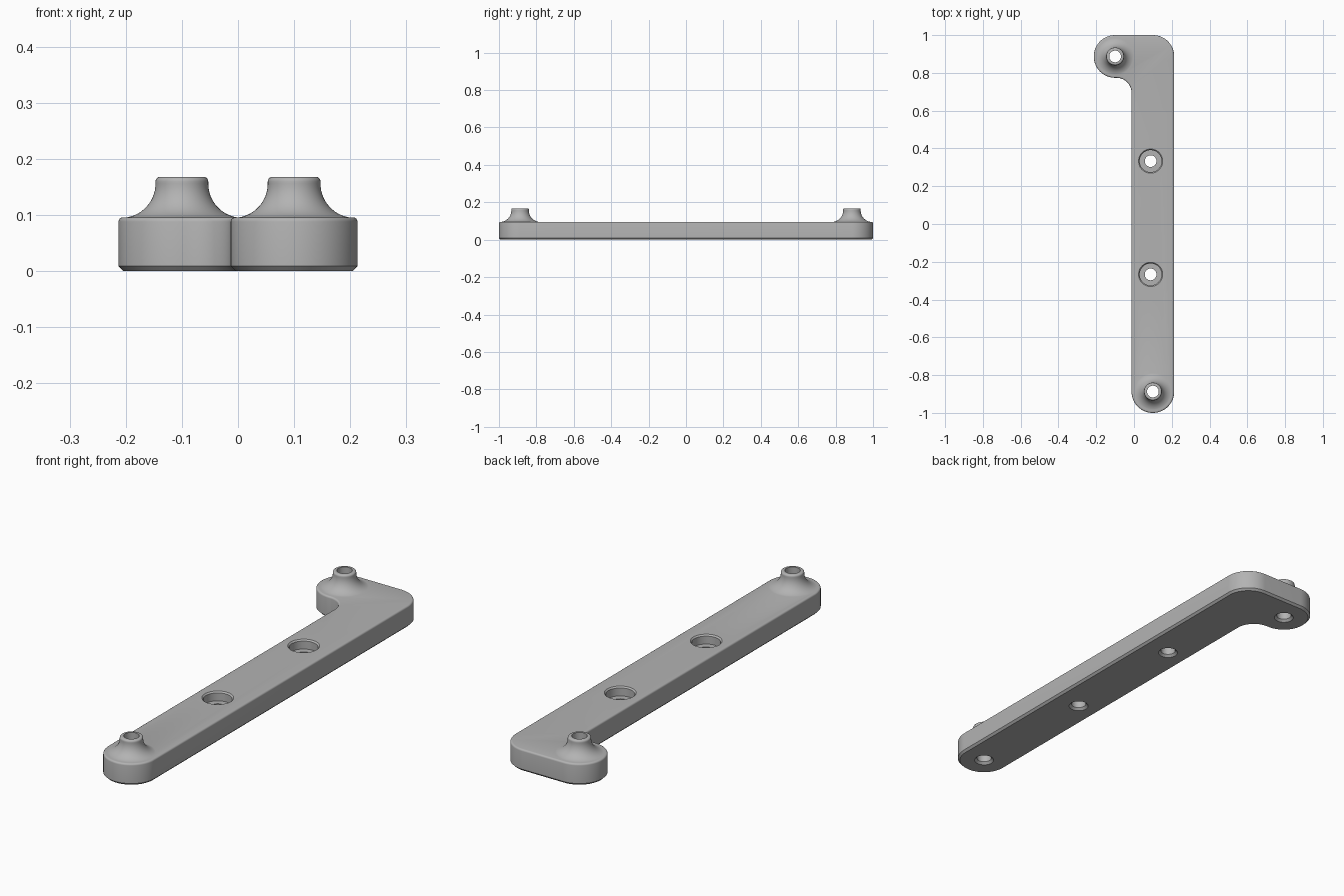
import bpy, bmesh
from math import sin, cos, pi, radians

cube = bpy.data.objects.get("Cube")
if cube:
    bpy.data.objects.remove(cube)

R = 0.113            # end radius of the bar
TOP = 0.096          # top of the flat bar
BOSSES = [(0.1, -0.887), (-0.1, 0.887)]
SCREWS = [(0.088, 0.333), (0.088, -0.267)]

grey = bpy.data.materials.new("matte grey")
grey.use_nodes = True
grey.diffuse_color = (0.45, 0.45, 0.45, 1)
grey.node_tree.nodes["Principled BSDF"].inputs["Base Color"].default_value = grey.diffuse_color


def arc(cx, cy, r, start, end, n=24):
    """Points on an arc, angles in degrees."""
    steps = [radians(start + (end - start) * i / n) for i in range(n + 1)]
    return [(cx + r * cos(a), cy + r * sin(a)) for a in steps]


def outline(inset):
    """Outline of the hooked bar, shrunk by the inset."""
    r = R - inset
    pts = arc(0.1, -0.887, r, 180, 360, 40)         # front round end
    pts += arc(0.1, 0.887, r, 0, 90)                # back corner
    pts += arc(-0.1, 0.887, r, 90, 270, 40)         # round end of the hook
    pts += arc(-0.093, 0.694, 0.08 + inset, 90, 0)  # inner fillet
    return pts


def loft(name, loops):
    """Solid from a stack of matching loops, capped at both ends."""
    bm = bmesh.new()
    rings = [[bm.verts.new(p) for p in loop] for loop in loops]
    n = len(rings[0])
    for a, b in zip(rings, rings[1:]):
        for i in range(n):
            j = (i + 1) % n
            bm.faces.new((a[i], a[j], b[j], b[i]))
    bm.faces.new(rings[0][::-1])
    bm.faces.new(rings[-1])
    bmesh.ops.recalc_face_normals(bm, faces=bm.faces)
    mesh = bpy.data.meshes.new(name)
    bm.to_mesh(mesh)
    bm.free()
    mesh.materials.append(grey)
    obj = bpy.data.objects.new(name, mesh)
    bpy.context.collection.objects.link(obj)
    return obj


def lathe(name, centre, profile, n=48):
    """Solid of revolution from (radius, height) points."""
    cx, cy = centre
    return loft(name, [[(x, y, z) for x, y in arc(cx, cy, r, 0, 360 - 360 / n, n - 1)]
                       for r, z in profile])


def combine(target, tool, operation):
    mod = target.modifiers.new(operation.lower(), 'BOOLEAN')
    mod.operation = operation
    mod.solver = 'EXACT'
    mod.object = tool
    tool.hide_render = True
    bpy.context.view_layer.objects.active = target
    bpy.ops.object.modifier_apply(modifier=mod.name)
    bpy.data.objects.remove(tool)


# Bar: chamfered below, rounded above
edge = [(0.009, 0.0), (0.0, 0.009)]
edge += [(0.008 * (1 - cos(a)), TOP - 0.008 + 0.008 * sin(a)) for a in (i * pi / 8 for i in range(5))]
bracket = loft("hooked_bracket", [[(x, y, z) for x, y in outline(d)] for d, z in edge])

# Flared bosses with rounded rims
flare = [(0.104, 0.05)] + arc(0.108, 0.156, 0.061, 266, 180, 14)
rim = arc(0.039, 0.16, 0.008, 0, 90, 4)
for centre in BOSSES:
    combine(bracket, lathe("boss", centre, flare + rim), 'UNION')

# Through holes in the bosses, chamfered below
for centre in BOSSES:
    bore = [(0.041, -0.01), (0.041, 0.0), (0.031, 0.01), (0.031, 0.2)]
    combine(bracket, lathe("bore", centre, bore), 'DIFFERENCE')

# Counterbored screw holes
for centre in SCREWS:
    bore = [(0.041, -0.01), (0.041, 0.0), (0.031, 0.01), (0.031, 0.055),
            (0.058, 0.055), (0.058, TOP - 0.006), (0.064, TOP), (0.064, 0.12)]
    combine(bracket, lathe("counterbore", centre, bore), 'DIFFERENCE')

bpy.ops.object.select_all(action='DESELECT')
bracket.select_set(True)
bpy.context.view_layer.objects.active = bracket
bpy.ops.object.shade_smooth_by_angle(angle=radians(30))
